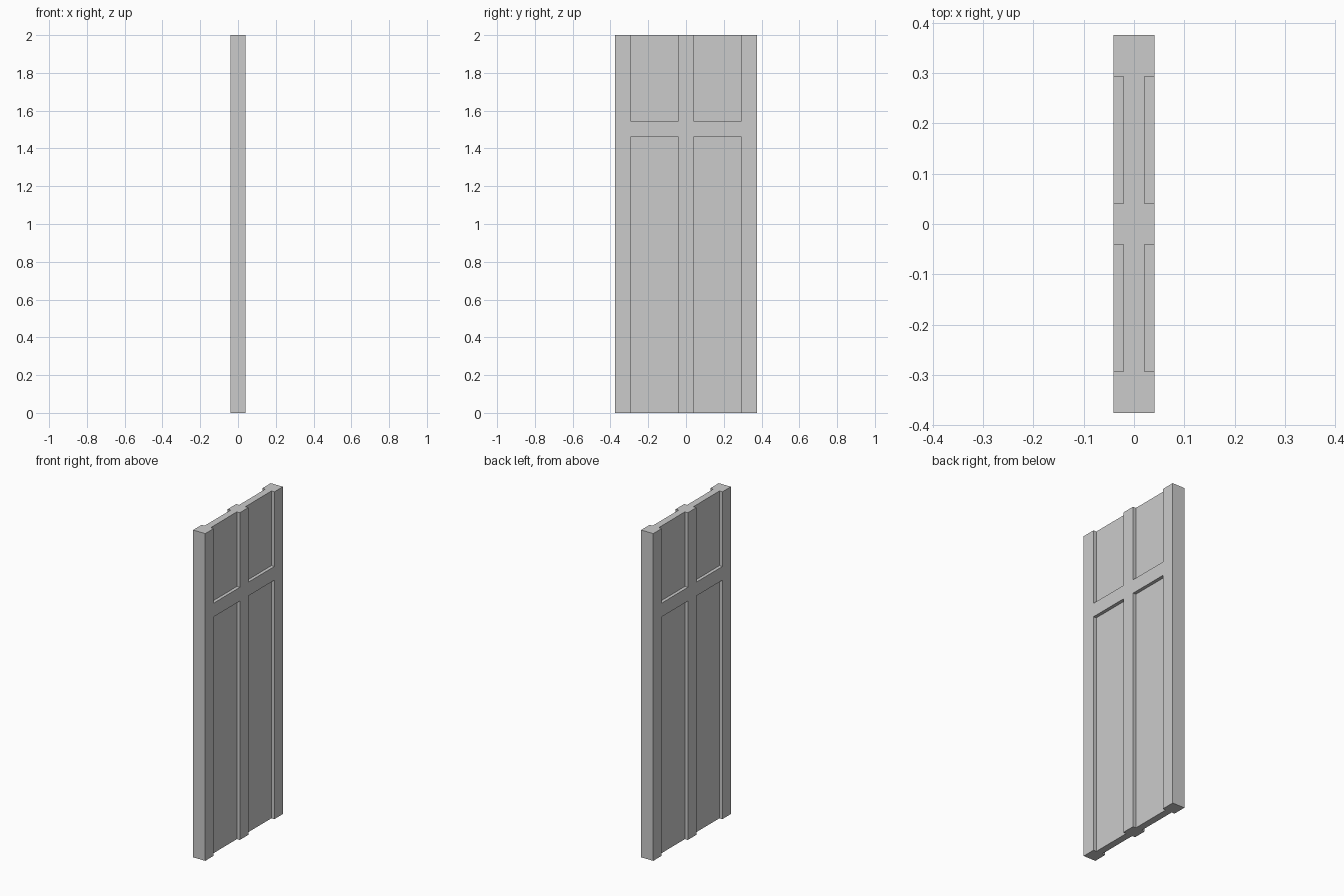
import bpy, bmesh
from mathutils import Matrix, Vector

if "Cube" in bpy.data.objects:
    bpy.data.objects.remove(bpy.data.objects["Cube"])

HX, HY, H = 0.041, 0.375, 2.0          # half thickness, half width, height
PANEL = 0.021                          # half thickness of recessed panels
STILE_IN, MULLION = 0.293, 0.041       # inner edge of side stile, half mullion
RAIL_LO, RAIL_HI = 1.46, 1.544         # cross rail


def add_box(bm, lo, hi):
    lo, hi = Vector(lo), Vector(hi)
    m = Matrix.Translation((lo + hi) / 2) @ Matrix.Diagonal((*(hi - lo), 1))
    bmesh.ops.create_cube(bm, size=1, matrix=m)


def make_object(name, boxes):
    bm = bmesh.new()
    for lo, hi in boxes:
        add_box(bm, lo, hi)
    mesh = bpy.data.meshes.new(name)
    bm.to_mesh(mesh)
    bm.free()
    ob = bpy.data.objects.new(name, mesh)
    bpy.context.collection.objects.link(ob)
    return ob


# Door slab
door = make_object("door", [((-HX, -HY, 0), (HX, HY, H))])

# Recesses on both faces: open at the top and bottom edges, split by the rail
recesses = []
for x0, x1 in ((-HX - 0.1, -PANEL), (PANEL, HX + 0.1)):
    for y0, y1 in ((-STILE_IN, -MULLION), (MULLION, STILE_IN)):
        for z0, z1 in ((-0.1, RAIL_LO), (RAIL_HI, H + 0.1)):
            recesses.append(((x0, y0, z0), (x1, y1, z1)))
cutter = make_object("panel_recess_cutter", recesses)
cutter.hide_render = True
cutter.hide_set(True)

cut = door.modifiers.new("panel_recesses", 'BOOLEAN')
cut.operation = 'DIFFERENCE'
cut.solver = 'EXACT'
cut.object = cutter
